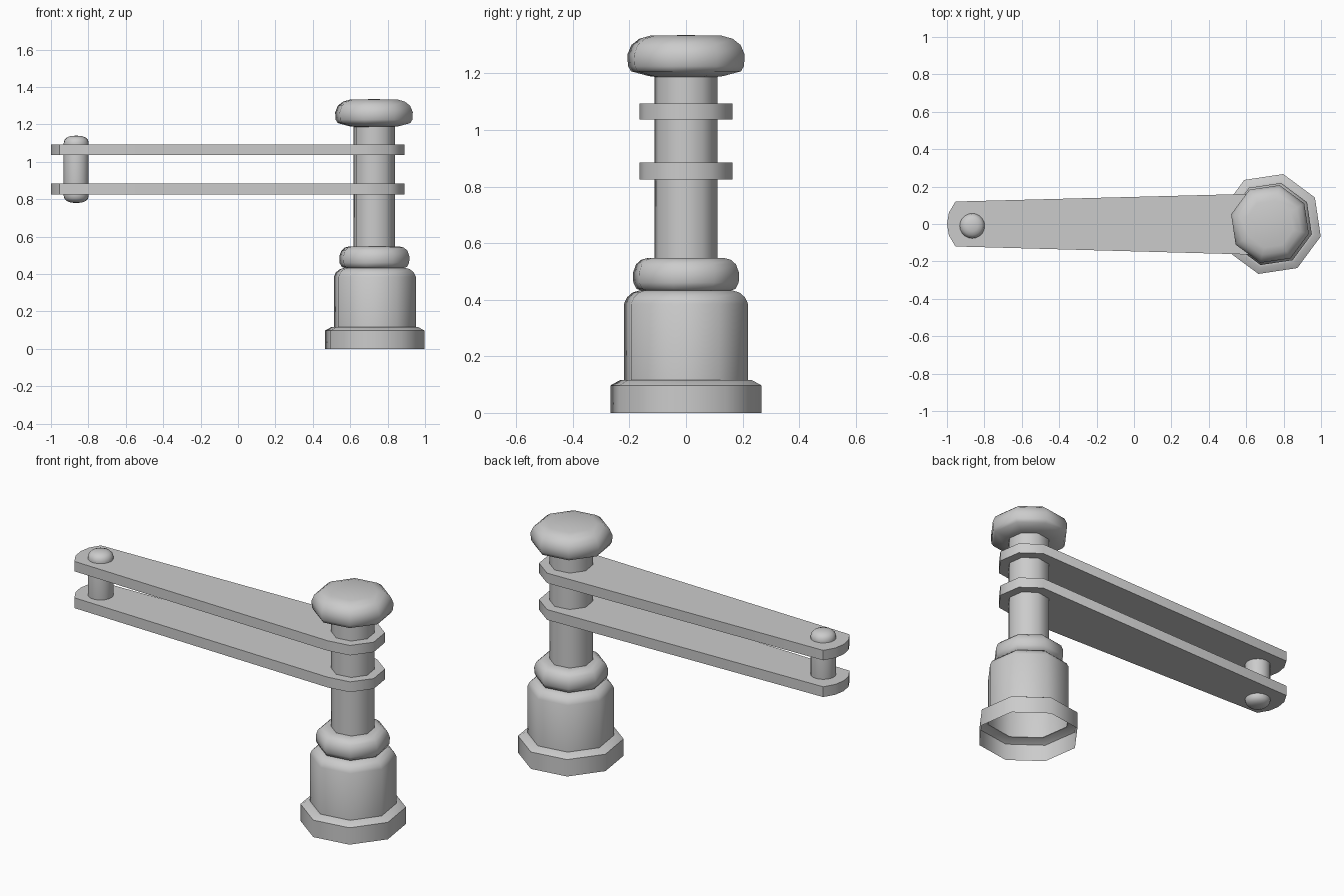
import bpy, bmesh
from math import cos, sin, radians, tau

if "Cube" in bpy.data.objects:
    bpy.data.objects.remove(bpy.data.objects["Cube"])


def finish(name, bm, angle):
    bmesh.ops.remove_doubles(bm, verts=bm.verts, dist=1e-5)
    bmesh.ops.recalc_face_normals(bm, faces=bm.faces)
    mesh = bpy.data.meshes.new(name)
    bm.to_mesh(mesh)
    bm.free()
    ob = bpy.data.objects.new(name, mesh)
    bpy.context.collection.objects.link(ob)
    bpy.ops.object.select_all(action='DESELECT')
    ob.select_set(True)
    bpy.context.view_layer.objects.active = ob
    bpy.ops.object.shade_smooth_by_angle(angle=radians(angle))
    return ob


def lathe(name, profile, x, y=0.0, sides=8, turn=31, angle=50):
    bm = bmesh.new()
    rings = []
    for r, z in profile:
        rings.append([bm.verts.new((x + r * cos(radians(turn) + tau * i / sides),
                                    y + r * sin(radians(turn) + tau * i / sides), z))
                      for i in range(sides)])
    for a, b, (ra, _), (rb, _) in zip(rings, rings[1:], profile, profile[1:]):
        for i in range(sides):
            j = (i + 1) % sides
            if ra == 0:
                bm.faces.new((a[0], b[j], b[i]))
            elif rb == 0:
                bm.faces.new((a[i], a[j], b[0]))
            else:
                bm.faces.new((a[i], a[j], b[j], b[i]))
    loose = [v for v in bm.verts if not v.link_faces]
    bmesh.ops.delete(bm, geom=loose, context='VERTS')
    return finish(name, bm, angle)


PX = 0.729

# Hollow stepped foot, open underneath
lathe("base", [(0.275, 0), (0.275, 0.097), (0.238, 0.117), (0.226, 0.117),
               (0.226, 0.385), (0.215, 0.408), (0.195, 0.425), (0.172, 0.432),
               (0.115, 0.432)], 0.7315)

# Rounded collar on the foot
lathe("collar", [(0.115, 0.432), (0.162, 0.432), (0.18, 0.438), (0.192, 0.46),
                 (0.193, 0.495), (0.182, 0.525), (0.163, 0.541), (0.137, 0.548),
                 (0.113, 0.548)], PX)

# Upright post
lathe("post", [(0.114, 0.54), (0.114, 1.2)], PX)

# Rounded knob on top
lathe("knob", [(0.11, 1.187), (0.135, 1.19), (0.2, 1.207), (0.211, 1.225),
               (0.214, 1.265), (0.199, 1.3), (0.17, 1.322), (0.13, 1.333),
               (0, 1.335)], PX - 0.002)

# Two tapered plates: shallow curve at the pin, half octagon around the post
outline = [(-0.955, 0.12), (-0.99, 0.06), (-1.0, 0), (-0.99, -0.06), (-0.955, -0.12)]
outline += [(PX - 0.003 + 0.17 * cos(radians(a)), 0.17 * sin(radians(a)))
            for a in (-104, -59, -14, 31, 76)]
for name, z0, z1 in (("lower_plate", 0.825, 0.884), ("upper_plate", 1.036, 1.093)):
    bm = bmesh.new()
    face = bm.faces.new([bm.verts.new((x, y, z0)) for x, y in outline])
    out = bmesh.ops.extrude_face_region(bm, geom=[face], use_keep_orig=True)
    top = [v for v in out["geom"] if isinstance(v, bmesh.types.BMVert)]
    bmesh.ops.translate(bm, verts=top, vec=(0, 0, z1 - z0))
    finish(name, bm, 50)

# Round-ended pin through the free ends
cap = [(0, 0.18), (0.03, 0.178), (0.05, 0.17), (0.063, 0.157), (0.067, 0.14)]
profile = [(r, 0.96 - h) for r, h in cap] + [(r, 0.96 + h) for r, h in reversed(cap)]
lathe("pin", profile, -0.865, -0.01, 20, 0, 50)
